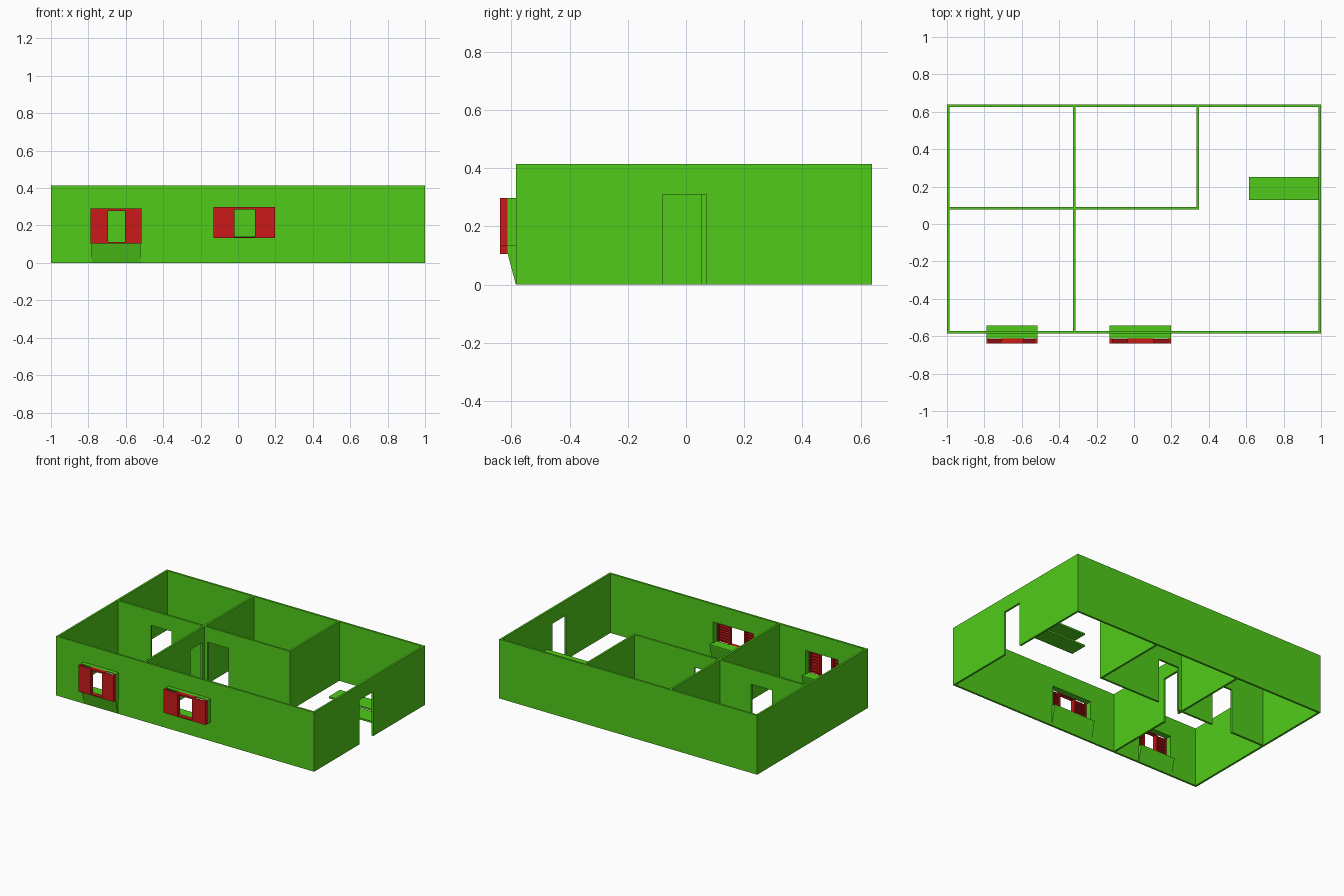
import bpy, bmesh

if "Cube" in bpy.data.objects:
    bpy.data.objects.remove(bpy.data.objects["Cube"])


def material(name, rgb):
    m = bpy.data.materials.new(name)
    m.diffuse_color = (*rgb, 1)
    m.use_nodes = True
    m.node_tree.nodes["Principled BSDF"].inputs["Base Color"].default_value = m.diffuse_color
    return m


GREEN = material("green", (0.08, 0.6, 0.01))
RED = material("red", (0.6, 0.01, 0.01))
T = 0.014                       # wall thickness
H = 0.415                       # wall height
X0, X1, Y0, Y1 = -1.0, 1.0, -0.585, 0.64


def prism(bm, profile, x0, x1):
    # extrude a (y, z) outline along x
    a = [bm.verts.new((x0, y, z)) for y, z in profile]
    b = [bm.verts.new((x1, y, z)) for y, z in profile]
    n = len(profile)
    bm.faces.new(a)
    bm.faces.new(b[::-1])
    for i in range(n):
        j = (i + 1) % n
        bm.faces.new((a[i], b[i], b[j], a[j]))


def box(bm, x0, x1, y0, y1, z0, z1):
    prism(bm, [(y0, z0), (y1, z0), (y1, z1), (y0, z1)], x0, x1)


def finish(bm, name, mat):
    bmesh.ops.recalc_face_normals(bm, faces=bm.faces)
    me = bpy.data.meshes.new(name)
    bm.to_mesh(me)
    bm.free()
    me.materials.append(mat)
    ob = bpy.data.objects.new(name, me)
    bpy.context.collection.objects.link(ob)


def wall(name, axis, pos, start, end, holes=()):
    # straight wall; holes are (from, to, bottom, top)
    bm = bmesh.new()

    def piece(a, b, z0, z1):
        if b - a < 1e-4 or z1 - z0 < 1e-4:
            return
        if axis == 'x':
            box(bm, a, b, pos, pos + T, z0, z1)
        else:
            box(bm, pos, pos + T, a, b, z0, z1)

    at = start
    for a, b, z0, z1 in holes:
        piece(at, a, 0, H)
        piece(a, b, 0, z0)
        piece(a, b, z1, H)
        at = b
    piece(at, end, 0, H)
    finish(bm, name, GREEN)


# windows: x range, z range, opening x range, outside apron
WINDOWS = [(-0.788, -0.517, 0.105, 0.29, -0.695, -0.605, True),
           (-0.13, 0.197, 0.133, 0.298, -0.02, 0.09, False)]

# outer walls
wall("front_wall", 'x', Y0, X0, X1, [(w[0], w[1], w[2], w[3]) for w in WINDOWS])
wall("back_wall", 'x', Y1 - T, X0, X1)
wall("left_wall", 'y', X0, Y0 + T, Y1 - T)
wall("right_wall", 'y', X1 - T, Y0 + T, Y1 - T, [(-0.08, 0.07, 0, 0.31)])

# inner walls
wall("hall_wall", 'x', 0.078, X0 + T, 0.347,
     [(-0.73, -0.57, 0, 0.31), (-0.29, -0.13, 0, 0.31)])
wall("middle_wall_front", 'y', -0.327, Y0 + T, 0.078, [(-0.08, 0.052, 0, 0.31)])
wall("middle_wall_back", 'y', -0.327, 0.078 + T, Y1 - T)
wall("room_wall", 'y', 0.333, 0.078 + T, Y1 - T)

for n, (x0, x1, z0, z1, o0, o1, outside) in enumerate(WINDOWS, 1):
    # green casing through the wall, with a deeper inside sill
    bm = bmesh.new()
    e = 0.008
    yo, yi = -0.613, Y0 + T
    box(bm, x0, x0 + e, yo, yi, z0, z1)
    box(bm, x1 - e, x1, yo, yi, z0, z1)
    box(bm, x0 + e, x1 - e, yo, yi, z1 - e, z1)
    box(bm, x0 + e, x1 - e, yo, yi, z0, z0 + e)
    finish(bm, f"window_casing_{n}", GREEN)

    # sloping aprons below the sill
    bm = bmesh.new()
    prism(bm, [(yi, 0), (-0.543, z0), (-0.543, z0 + e), (yi, z0 + e)], x0, x1)
    if outside:
        prism(bm, [(Y0, 0), (Y0, z0), (yo, z0)], x0 + 0.004, x1 - 0.004)
    finish(bm, f"window_apron_{n}", GREEN)

    # red louvred shutters
    bm = bmesh.new()
    ya, yb = -0.64, yo
    for a, b in ((x0, o0), (o1, x1)):
        s = 0.014
        box(bm, a, a + s, ya, yb, z0, z1)
        box(bm, b - s, b, ya, yb, z0, z1)
        box(bm, a + s, b - s, ya, ya + 0.008, z0, z1)
        count = 8
        step = (z1 - z0 - 0.02) / count
        for i in range(count):
            z = z0 + 0.01 + i * step
            prism(bm, [(ya + 0.008, z), (yb - 0.002, z + step * 0.5),
                       (yb - 0.002, z + step * 0.75), (ya + 0.008, z + step * 0.3)],
                  a + s, b - s)
    box(bm, o0, o1, ya, yb, z1 - 0.012, z1)
    box(bm, o0, o1, ya, yb, z0, z0 + 0.006)
    finish(bm, f"shutters_{n}", RED)

# two-tier shelf on the right wall
for name, z in (("upper_shelf", 0.14), ("lower_shelf", 0.055)):
    bm = bmesh.new()
    box(bm, 0.615, X1 - T, 0.128, 0.25, z, z + 0.012)
    finish(bm, name, GREEN)
